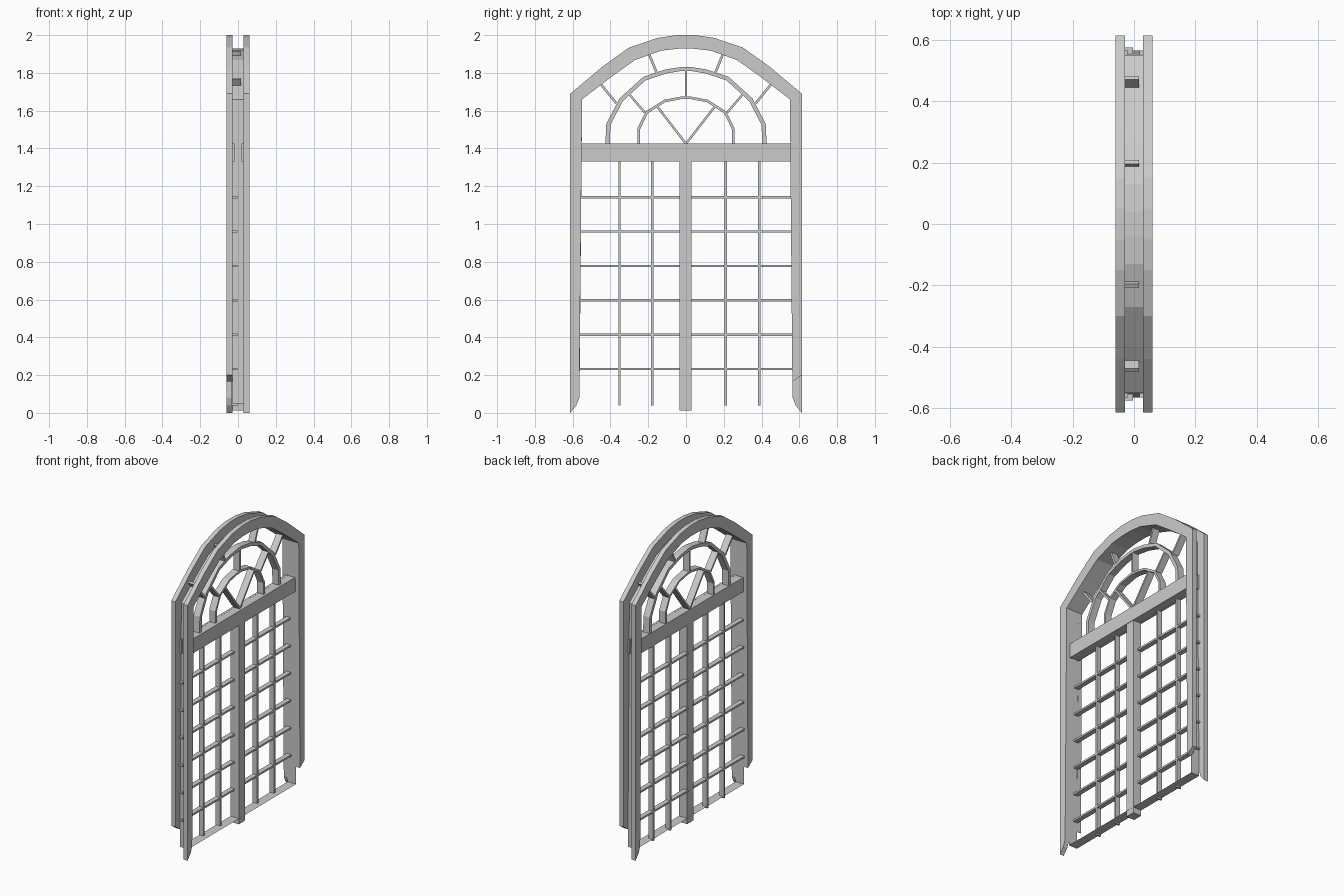
import bpy
from mathutils import Vector

if "Cube" in bpy.data.objects:
    bpy.data.objects.remove(bpy.data.objects["Cube"])


def make(name, verts, faces):
    me = bpy.data.meshes.new(name)
    me.from_pydata(verts, [], faces)
    me.update()
    ob = bpy.data.objects.new(name, me)
    bpy.context.collection.objects.link(ob)
    return ob


def band(name, outer, inner, x0, x1):
    """Solid strip between two matching (y, z) outlines, with depth x0..x1."""
    n = len(outer)
    verts, faces = [], []
    for o, i in zip(outer, inner):
        verts += [(x0, *o), (x1, *o), (x1, *i), (x0, *i)]
    for k in range(n - 1):
        a, b = 4 * k, 4 * k + 4
        for j in range(4):
            m = (j + 1) % 4
            faces.append((a + j, a + m, b + m, b + j))
    faces += [(3, 2, 1, 0), tuple(range(4 * n - 4, 4 * n))]
    return make(name, verts, faces)


def bar(name, p, q, w, x0, x1):
    """Straight bar of width w between two (y, z) points."""
    p, q = Vector(p), Vector(q)
    d = (q - p).normalized()
    s = Vector((-d.y, d.x)) * w / 2
    return band(name, [p + s, q + s], [p - s, q - s], x0, x1)


def mirror(half):
    """Half outline from the +y foot up to the crown -> full outline."""
    return half + [(-y, z) for y, z in reversed(half)]


# Casing on both faces: one long and one short leg, repeated by half turn
outer = mirror([(.613, 1.69), (.44, 1.835), (.30, 1.935), (.15, 1.985), (.05, 2.0)])
inner = mirror([(.55, 1.66), (.40, 1.775), (.27, 1.868), (.13, 1.918), (.04, 1.928)])
out_full = [(.613, .20)] + outer + [(-.613, .04), (-.613, 0.0)]
in_full = [(.563, .165)] + inner + [(-.565, .08), (-.58, .04)]
for name, s in (("casing_right", 1), ("casing_left", -1)):
    band(name, [(y * s, z) for y, z in out_full],
         [(y * s, z) for y, z in in_full], .03 * s, .06 * s)

# Thin reveal lining around the whole opening
loop = [(.565, .05)] + inner + [(-.565, .05)]
n = len(loop)
verts = [(x, y, z) for y, z in loop for x in (-.031, .031)]
make("reveal_lining", verts,
     [(2 * k, 2 * k + 1, (2 * k + 3) % (2 * n), (2 * k + 2) % (2 * n)) for k in range(n)])

# Transom rail with a facing board on each side, and centre mullion
bar("transom_rail", (-.55, 1.378), (.55, 1.378), .094, -.02, .02)
for side, x0 in (("left", -.034), ("right", .018)):
    bar("transom_face_" + side, (-.565, 1.378), (.565, 1.378), .095, x0, x0 + .015)
bar("mullion", (-.002, .012), (-.002, 1.34), .064, -.03, .03)

# Glazing bars
for k, y in enumerate((-.352, -.178, .21, .388)):
    bar(f"upright_bar_{k}", (y, .04), (y, 1.34), .012, -.035, -.002)
for k in range(6):
    z = .232 + k * .182
    bar(f"cross_bar_{k}_a", (-.575, z), (-.03, z), .012, -.035, -.003)
    bar(f"cross_bar_{k}_b", (.025, z), (.575, z), .012, -.035, -.003)

# Fanlight arches
X0, X1 = -.03, .016
band("fan_arch_large",
     mirror([(.427, 1.42), (.422, 1.53), (.352, 1.665), (.225, 1.78), (.11, 1.818), (.02, 1.832)]),
     mirror([(.403, 1.42), (.4, 1.525), (.335, 1.65), (.215, 1.76), (.105, 1.797), (.02, 1.811)]),
     X0, X1)
band("fan_arch_small",
     mirror([(.258, 1.42), (.258, 1.505), (.212, 1.597), (.115, 1.658), (.02, 1.676)]),
     mirror([(.244, 1.42), (.244, 1.5), (.202, 1.586), (.11, 1.645), (.02, 1.662)]),
     X0, X1)

# Fanlight spokes
bar("spoke_centre", (0, 1.67), (0, 1.82), .012, X0, X1)
for side, s in (("left", -1), ("right", 1)):
    bar("spoke_inner_" + side, (0, 1.425), (.155 * s, 1.625), .012, X0, X1)
    bar("spoke_middle_" + side, (.218 * s, 1.59), (.306 * s, 1.693), .012, X0, X1)
    bar("spoke_outer_low_" + side, (.37 * s, 1.64), (.475 * s, 1.77), .013, X0, X1)
    bar("spoke_outer_high_" + side, (.153 * s, 1.795), (.202 * s, 1.915), .013, X0, X1)

# Consistent outward normals
import bmesh
for ob in bpy.data.objects:
    bm = bmesh.new()
    bm.from_mesh(ob.data)
    bmesh.ops.recalc_face_normals(bm, faces=bm.faces)
    bm.to_mesh(ob.data)
    bm.free()
